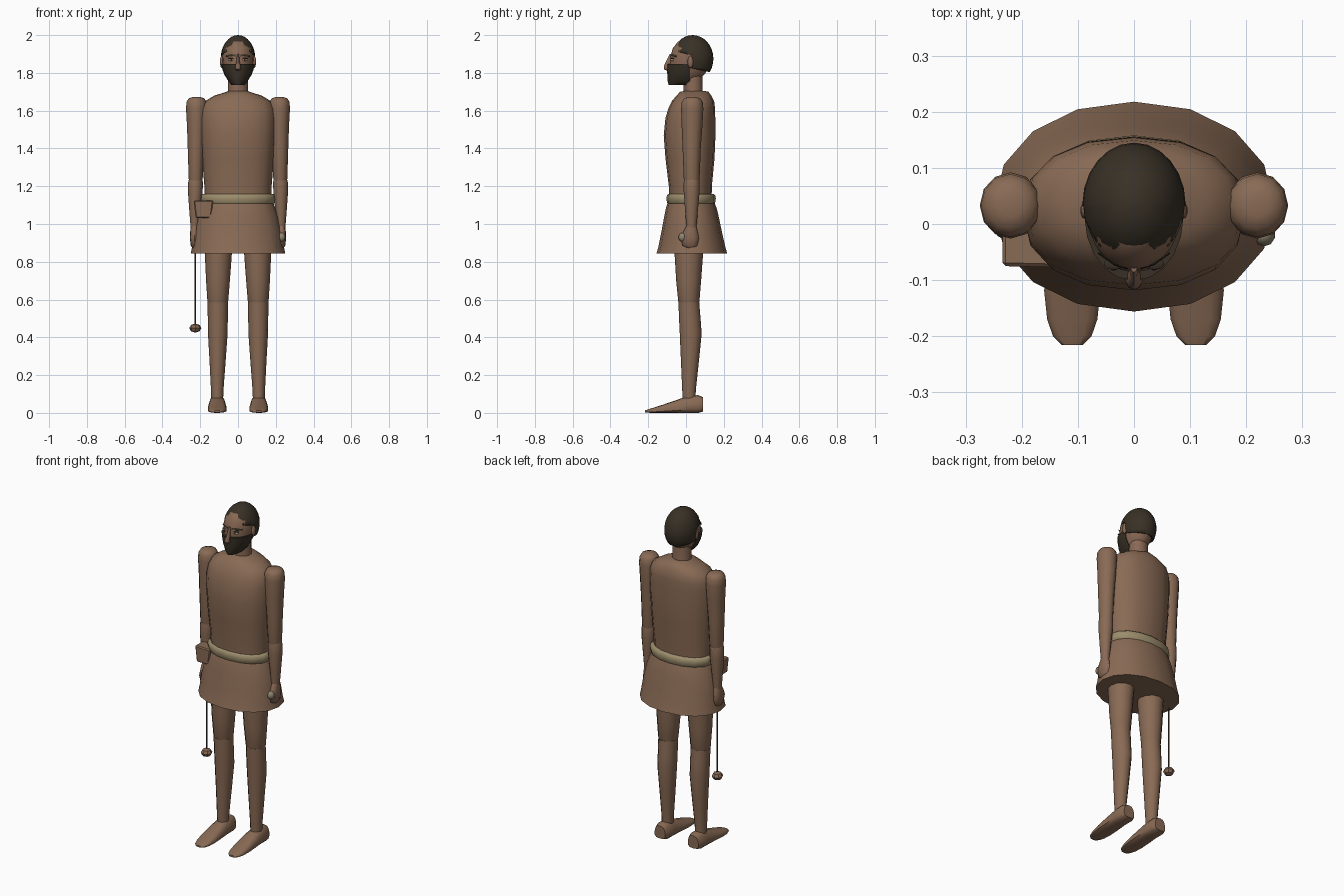
import bpy, bmesh, math
from mathutils import Vector


def mat(name, r, g, b):
    m = bpy.data.materials.new(name)
    m.diffuse_color = (r, g, b, 1)
    return m


CLOTH = mat("brown cloth", 0.25, 0.145, 0.09)
SKIN = mat("brown skin", 0.25, 0.14, 0.09)
BELT = mat("tan belt", 0.33, 0.265, 0.15)
HAIR = mat("dark hair", 0.04, 0.03, 0.019)
CORD = mat("dark cord", 0.05, 0.035, 0.022)
WHITE = mat("eye white", 0.55, 0.47, 0.38)
STONE = mat("grey stone", 0.27, 0.23, 0.16)


def finish(name, bm, material, angle=50):
    bmesh.ops.recalc_face_normals(bm, faces=bm.faces)
    me = bpy.data.meshes.new(name)
    bm.to_mesh(me)
    bm.free()
    me.materials.append(material)
    ob = bpy.data.objects.new(name, me)
    bpy.context.collection.objects.link(ob)
    bpy.ops.object.select_all(action='DESELECT')
    ob.select_set(True)
    bpy.context.view_layer.objects.active = ob
    if angle:
        bpy.ops.object.shade_smooth_by_angle(angle=math.radians(angle))
    return ob


def spow(v, p):
    return math.copysign(abs(v) ** p, v)


def loft(name, rings, material, sides=12, power=1.0, along_y=False, shape=None, angle=50):
    """Skin rings of (height, centre a, centre b, radius a, radius b)."""
    bm = bmesh.new()
    loops = []
    for t, ca, cb, ra, rb in rings:
        loop = []
        for i in range(sides):
            a = 2 * math.pi * i / sides
            u = ca + ra * spow(math.sin(a), power)
            v = cb + rb * spow(math.cos(a), power)
            co = Vector((u, t, v) if along_y else (u, v, t))
            loop.append(bm.verts.new(shape(co) if shape else co))
        loops.append(loop)
    for lo, hi in zip(loops, loops[1:]):
        for i in range(sides):
            j = (i + 1) % sides
            bm.faces.new((lo[i], lo[j], hi[j], hi[i]))
    bm.faces.new(loops[0])
    bm.faces.new(loops[-1])
    return finish(name, bm, material, angle)


def ball(name, centre, radii, material, u=10, v=6, angle=60):
    bm = bmesh.new()
    bmesh.ops.create_uvsphere(bm, u_segments=u, v_segments=v, radius=1)
    for w in bm.verts:
        w.co = Vector(w.co[i] * radii[i] + centre[i] for i in range(3))
    return finish(name, bm, material, angle)


# Tunic: torso, belt and flared skirt
loft("torso", [
    (1.10, 0, .023, .176, .112), (1.20, 0, .023, .178, .114), (1.35, 0, .021, .190, .130),
    (1.47, 0, .019, .198, .137), (1.56, 0, .023, .199, .132), (1.61, 0, .030, .194, .124),
    (1.65, 0, .037, .176, .112), (1.68, 0, .042, .125, .092), (1.70, 0, .044, .06, .075),
    (1.705, 0, .044, .05, .05)], CLOTH, 16, 0.9)
loft("belt", [
    (1.105, 0, .027, .186, .122), (1.112, 0, .027, .194, .127), (1.135, 0, .027, .199, .131),
    (1.152, 0, .027, .195, .128), (1.16, 0, .027, .186, .120)], BELT, 16, 0.95)
loft("skirt", [
    (.845, 0, .033, .21, .155), (.845, 0, .031, .250, .187), (.875, 0, .031, .244, .178),
    (.95, 0, .030, .234, .162), (1.04, 0, .029, .214, .144), (1.085, 0, .028, .197, .134),
    (1.12, 0, .027, .184, .121)], CLOTH, 16, 0.95)

# Limbs, mirrored left and right
for side, s in (("left", 1), ("right", -1)):
    loft(side + "_thigh", [
        (.575, s * .107, .015, .050, .051), (.59, s * .107, .015, .055, .056),
        (.70, s * .106, .014, .063, .066), (.85, s * .104, .015, .072, .076),
        (.93, s * .104, .015, .072, .076)], CLOTH)
    loft(side + "_shin", [
        (.06, s * .110, .016, .031, .034), (.12, s * .110, .016, .033, .036),
        (.28, s * .108, .021, .043, .048), (.42, s * .107, .025, .052, .058),
        (.50, s * .107, .020, .053, .057), (.585, s * .107, .015, .054, .055)], CLOTH)

    # Shoe narrows towards its top
    def narrow(co, cx=s * .11):
        return Vector((cx + (co.x - cx) * (1.05 - 4 * co.z), co.y, co.z))
    loft(side + "_shoe", [
        (.09, s * .11, .045, .040, .038), (.065, s * .11, .047, .052, .047),
        (.01, s * .11, .045, .052, .045), (-.05, s * .11, .034, .053, .034),
        (-.12, s * .11, .022, .052, .022), (-.17, s * .11, .014, .045, .014),
        (-.20, s * .11, .010, .034, .009), (-.216, s * .11, .008, .018, .005)],
        CLOTH, 12, 0.7, True, narrow)

    loft(side + "_upper_arm", [
        (1.22, s * .224, .030, .034, .038), (1.24, s * .224, .030, .037, .042),
        (1.40, s * .222, .030, .044, .048), (1.52, s * .220, .032, .050, .055),
        (1.61, s * .220, .033, .055, .059), (1.645, s * .220, .033, .053, .056),
        (1.665, s * .220, .033, .042, .043), (1.672, s * .220, .033, .02, .02)], CLOTH)
    loft(side + "_forearm", [
        (.97, s * .229, .029, .021, .025), (1.06, s * .228, .029, .029, .033),
        (1.17, s * .226, .030, .039, .042), (1.22, s * .225, .030, .039, .042),
        (1.235, s * .224, .030, .036, .039)], CLOTH)
    loft(side + "_hand", [
        (.872, s * .230, .025, .010, .020), (.885, s * .230, .022, .020, .040),
        (.925, s * .231, .020, .024, .048), (.96, s * .231, .024, .022, .038),
        (.995, s * .230, .029, .019, .024)], SKIN)
ball("held_stone", (.232, -.018, .93), (.02, .022, .024), STONE)

# Belt pouch, hanging cord and weight
bm = bmesh.new()
bmesh.ops.create_cube(bm, size=1)
for v in bm.verts:
    w = .104 if v.co.z > 0 else .082
    v.co = Vector((-.183 + v.co.x * w, -.035 + v.co.y * (.085 if v.co.x > 0 else .08), 1.078 + v.co.z * .094))
bmesh.ops.bevel(bm, geom=bm.edges[:], offset=.006, segments=1, affect='EDGES')
finish("pouch", bm, CLOTH, 30)
loft("cord", [(.46, -.226, .025, .004, .004), (.90, -.226, .025, .004, .004)], CORD, 6)
ball("cord_weight", (-.226, .025, .449), (.032, .032, .024), CLOTH, 8, 4, 0)

# Neck and head
loft("neck", [(1.66, 0, .040, .058, .055), (1.71, 0, .038, .054, .050),
              (1.80, 0, .036, .052, .050)], SKIN, 14)
loft("head", [
    (1.74, 0, -.025, .030, .058), (1.765, 0, -.005, .052, .078), (1.80, 0, .010, .070, .094),
    (1.845, 0, .018, .081, .104), (1.89, 0, .022, .084, .104), (1.93, 0, .028, .078, .098),
    (1.965, 0, .032, .058, .075), (1.985, 0, .034, .03, .04)], SKIN, 20)

# Beard wraps the jaw and stops flat in front of the ears
loft("beard", [
    (1.737, 0, -.010, .034, .082), (1.755, 0, -.005, .050, .092), (1.79, 0, .005, .072, .104),
    (1.82, 0, .010, .083, .110), (1.846, 0, .012, .088, .113)], HAIR, 20,
    shape=lambda c: Vector((c.x, min(c.y, .02), c.z)))

# Hair: ellipsoid cut to an arched brow line and a lower nape line
bm = bmesh.new()
bmesh.ops.create_uvsphere(bm, u_segments=24, v_segments=16, radius=1)
for v in bm.verts:
    v.co = Vector((v.co.x * .092, .035 + v.co.y * .110, 1.875 + v.co.z * .125))
brow = (Vector((0, .03, 1.893)), Vector((0, .26, 1)))
nape = (Vector((0, .03, 1.825)), Vector((0, .22, 1)))
back = (Vector((0, .032, 1.85)), Vector((0, 1, 0)))
for co, no in (brow, nape, back):
    bmesh.ops.bisect_plane(bm, geom=bm.verts[:] + bm.edges[:] + bm.faces[:], plane_co=co, plane_no=no)


def above(p, plane):
    return (p - plane[0]).dot(plane[1]) > 0


drop = []
for f in bm.faces:
    c = f.calc_center_median()
    if not (above(c, brow) or (above(c, nape) and above(c, back))):
        drop.append(f)
bmesh.ops.delete(bm, geom=drop, context='FACES')
hair = finish("hair", bm, HAIR, 60)
shell = hair.modifiers.new("thickness", 'SOLIDIFY')
shell.thickness = .012
shell.offset = -1

# Face details
loft("nose", [(1.812, 0, -.092, .010, .012), (1.820, 0, -.098, .016, .019),
              (1.836, 0, -.098, .014, .019), (1.865, 0, -.088, .008, .016),
              (1.90, 0, -.076, .006, .010)], SKIN, 10)
for side, s in (("left", 1), ("right", -1)):
    ball(side + "_ear", (s * .086, .024, 1.858), (.010, .016, .032), SKIN)
    ball(side + "_eye", (s * .036, -.071, 1.869), (.015, .010, .007), WHITE)
    ball(side + "_pupil", (s * .036, -.080, 1.869), (.005, .003, .006), HAIR, 8)
    ball(side + "_lid", (s * .036, -.071, 1.877), (.018, .011, .003), HAIR)
    loft(side + "_brow", [(s * .012, 0, 0, .004, .007), (s * .036, 0, .004, .005, .007),
                          (s * .064, 0, 0, .004, .004)], HAIR, 8,
         shape=lambda c: Vector((c.z, c.x * .5 - .080 + 7 * c.z ** 2, c.y + 1.889)))
